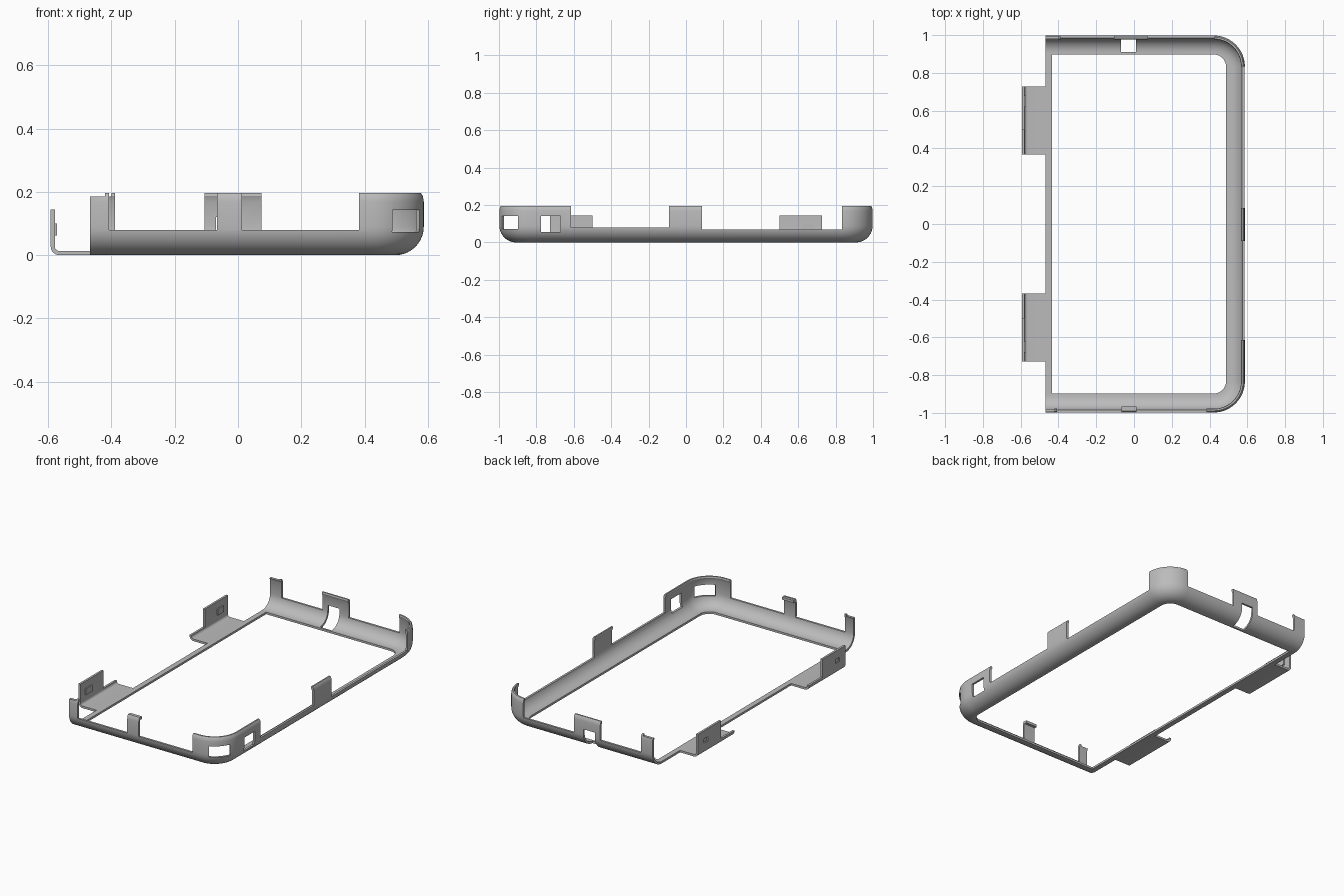
import bpy, bmesh
from math import sin, cos, pi, radians
from mathutils import Matrix, Vector

cube = bpy.data.objects.get("Cube")
if cube:
    bpy.data.objects.remove(cube)

GREY = (0.5, 0.5, 0.5, 1)
mat = bpy.data.materials.new("plain grey")
mat.use_nodes = True
mat.diffuse_color = GREY
mat.node_tree.nodes["Principled BSDF"].inputs["Base Color"].default_value = GREY

RIGHT, LEFT, END, R = 0.587, -0.468, 0.998, 0.165   # plan outline
WIDE, T, TOP = 0.1, 0.013, 0.196                    # rim width, thickness, height


def finish(name, bm):
    bmesh.ops.recalc_face_normals(bm, faces=bm.faces)
    mesh = bpy.data.meshes.new(name)
    bm.to_mesh(mesh)
    bm.free()
    mesh.materials.append(mat)
    ob = bpy.data.objects.new(name, mesh)
    bpy.context.collection.objects.link(ob)
    return ob


def add_box(bm, x, y, z, turn=0):
    """Box from (min, max) ranges, turned about its own centre."""
    centre = Vector([(a + b) / 2 for a, b in (x, y, z)])
    size = [b - a for a, b in (x, y, z)]
    m = Matrix.Translation(centre) @ Matrix.Rotation(turn, 4, "Z") @ Matrix.Diagonal((*size, 1))
    bmesh.ops.create_cube(bm, size=1, matrix=m)


def box(name, *ranges):
    bm = bmesh.new()
    add_box(bm, *ranges)
    return finish(name, bm)


def loft(name, rings):
    """Closed rings joined into a capped solid."""
    bm = bmesh.new()
    rows = [[bm.verts.new(p) for p in ring] for ring in rings]
    n = len(rows[0])
    for a, b in zip(rows, rows[1:]):
        for i in range(n):
            j = (i + 1) % n
            bm.faces.new((a[i], a[j], b[j], b[i]))
    bm.faces.new(rows[0])
    bm.faces.new(rows[-1])
    return finish(name, bm)


def cut(ob, bm):
    cutter = finish("cutter", bm)
    cutter.hide_render = True
    mod = ob.modifiers.new("openings", "BOOLEAN")
    mod.operation, mod.solver, mod.object = "DIFFERENCE", "EXACT", cutter
    bpy.context.view_layer.objects.active = ob
    bpy.ops.object.modifier_apply(modifier=mod.name)
    bpy.data.objects.remove(cutter)


def arc(cx, cz, r, a0, a1, n=10):
    angles = [radians(a0 + (a1 - a0) * i / n) for i in range(n + 1)]
    return [(cx + r * cos(a), cz + r * sin(a)) for a in angles]


# Shell section: distance inward from the wall, and height
section = [(WIDE, 0)] + arc(0.09, 0.09, 0.09, 270, 180)
section += [(0, 0.17), (0.003, 0.187), (0.009, TOP), (0.018, TOP), (0.02, 0.187), (T, 0.17)]
section += arc(0.09, 0.09, 0.09 - T, 180, 270) + [(WIDE, T)]

# Plan path with two rounded corners, as position and outward direction
path = [((LEFT, -END), (0, -1))]
for cy, start in ((-END + R, -90), (END - R, 0)):
    for i in range(17):
        a = radians(start + 90 * i / 16)
        path.append(((RIGHT - R + R * cos(a), cy + R * sin(a)), (cos(a), sin(a))))
path.append(((LEFT, END), (0, 1)))
shell = loft("curved_shell", [[(p[0] - d * n[0], p[1] - d * n[1], z) for d, z in section]
                              for p, n in path])

# Lower the wall between the clips, then open the windows
cuts = bmesh.new()
FRONT, BACK, SIDE = (-1.1, -0.94), (0.94, 1.1), (0.53, 0.7)
for x in ((-0.408, -0.066), (0.013, 0.383)):
    add_box(cuts, x, FRONT, (0.08, 0.3))
for x in ((-0.388, -0.106), (0.075, 0.425)):
    add_box(cuts, x, BACK, (0.08, 0.3))
add_box(cuts, SIDE, (-0.615, -0.09), (0.08, 0.3))
add_box(cuts, SIDE, (0.085, 0.835), (0.068, 0.3))
for y in (FRONT, BACK):
    add_box(cuts, (-0.5, -0.42 if y is FRONT else -0.4), y, (0.186, 0.3))
add_box(cuts, SIDE, (-0.775, -0.672), (0.056, 0.142))
add_box(cuts, (-0.07, 0.01), (0.91, 1.1), (-0.1, 0.12))
mid = R * cos(pi / 4)
cx, cy = RIGHT - R + mid, -END + R - mid
add_box(cuts, (cx - 0.06, cx + 0.06), (cy - 0.07, cy + 0.07), (0.073, 0.142), pi / 4)
cut(shell, cuts)

# Flat left rail and inner lip of the front clip
box("left_rail", (LEFT, -0.435), (-0.9, 0.9), (0, T))
box("front_clip_lip", (-0.066, 0.013), (-0.986, -0.965), (0.178, 0.194))

# Side hooks: a folded plate, tall on the outer part and low on the inner part
OUT, BEND = -0.592, 0.028


def hook_section(height):
    c = OUT + BEND
    pts = [(LEFT, 0)] + arc(c, BEND, BEND, 270, 180, 6) + [(OUT, height), (OUT + T, height)]
    return pts + arc(c, BEND, BEND - T, 180, 270, 6) + [(LEFT, T)]


for side, word in ((-1, "front"), (1, "back")):
    for part, height, y0, y1 in (("tall", 0.145, 0.5, 0.727), ("low", 0.032, 0.367, 0.5)):
        ob = loft(f"{word}_hook_{part}",
                  [[(x, side * y, z) for x, z in hook_section(height)] for y in (y0, y1)])
        if part == "tall":
            dent = bmesh.new()
            add_box(dent, (-0.7, OUT + 0.008), sorted((side * 0.63, side * 0.67)), (0.068, 0.094))
            cut(ob, dent)
    # Raised catch on the inside of the hook
    box(f"{word}_hook_catch", (OUT + 0.009, OUT + 0.02),
        sorted((side * 0.62, side * 0.68)), (0.062, 0.1))

# Smooth the curves and keep the edges crisp
for ob in bpy.context.view_layer.objects:
    ob.select_set(ob.type == "MESH" and mat.name in ob.data.materials)
bpy.context.view_layer.objects.active = shell
bpy.ops.object.shade_smooth_by_angle(angle=radians(30))
